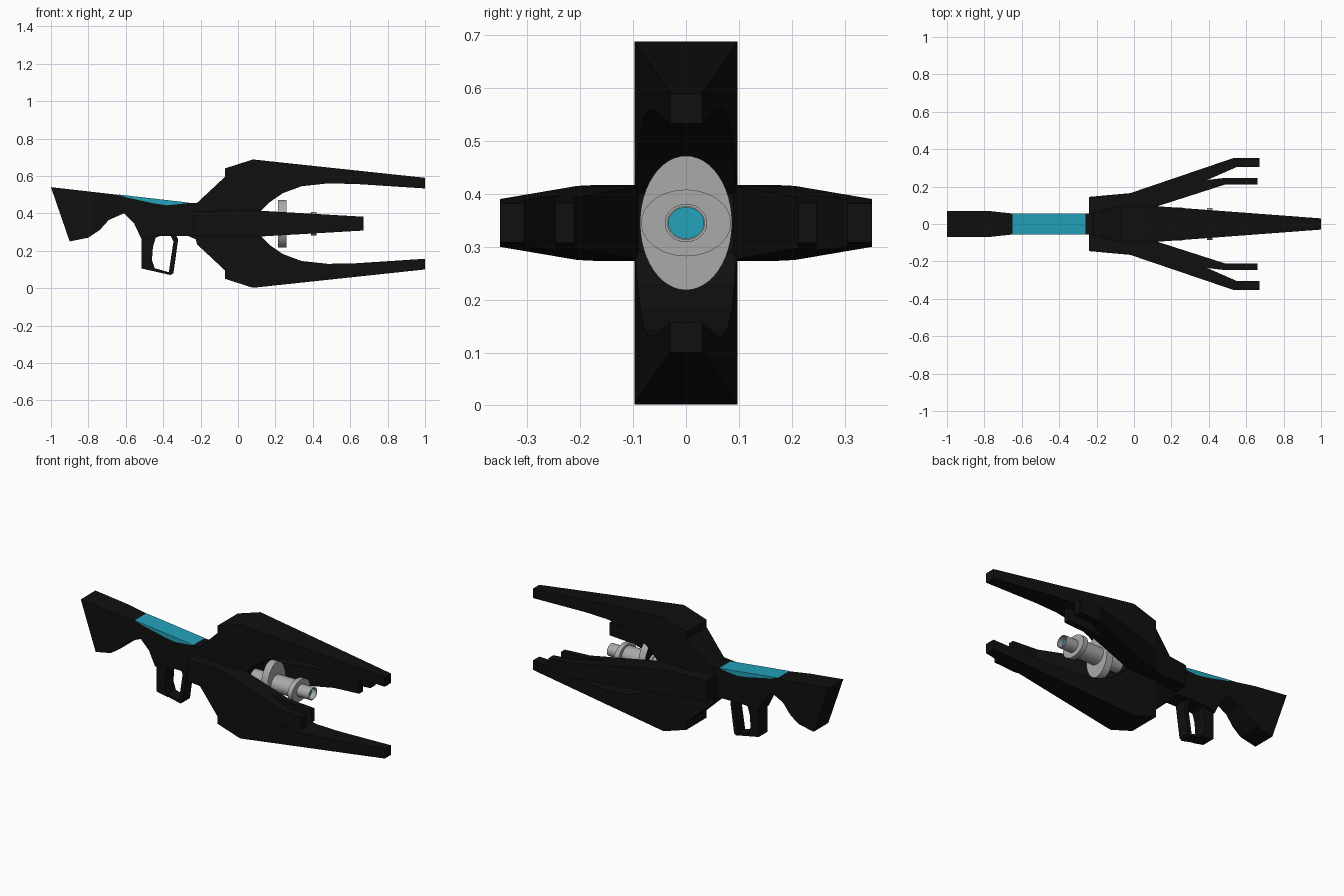
import bpy
import bmesh
import math
from mathutils import Vector

AXIS_Z = 0.345  # height of the barrel axis

default_cube = bpy.data.objects.get("Cube")
if default_cube:
    bpy.data.objects.remove(default_cube, do_unlink=True)


def make_material(name, colour):
    mat = bpy.data.materials.new(name)
    mat.use_nodes = True
    rgba = (*colour, 1.0)
    mat.diffuse_color = rgba
    mat.node_tree.nodes["Principled BSDF"].inputs["Base Color"].default_value = rgba
    return mat


BLACK = make_material("matte black", (0.005, 0.005, 0.005))
CYAN = make_material("cyan glow", (0.018, 0.36, 0.5))
GREY = make_material("steel grey", (0.4, 0.4, 0.41))


def finish(bm, name, *materials):
    bmesh.ops.recalc_face_normals(bm, faces=bm.faces)
    mesh = bpy.data.meshes.new(name)
    bm.to_mesh(mesh)
    bm.free()
    for mat in materials:
        mesh.materials.append(mat)
    obj = bpy.data.objects.new(name, mesh)
    bpy.context.collection.objects.link(obj)
    return obj


def interpolate(table, x):
    """Piecewise linear half thickness along the length."""
    for (x0, v0), (x1, v1) in zip(table, table[1:]):
        if x <= x1:
            t = max(0.0, (x - x0) / (x1 - x0))
            return v0 + (v1 - v0) * t
    return table[-1][1]


def slab(name, outline, thickness, material, axis="y", centre=0.0):
    """Extrude an outline on both sides, with thickness varying along x."""
    bm = bmesh.new()

    def place(x, a, side):
        return Vector((x, side, a)) if axis == "y" else Vector((x, a, side))

    face = bm.faces.new([bm.verts.new(place(x, a, -1)) for x, a in outline])
    extruded = bmesh.ops.extrude_face_region(bm, geom=[face])["geom"]
    verts = [g for g in extruded if isinstance(g, bmesh.types.BMVert)]
    bmesh.ops.translate(bm, verts=verts, vec=place(0, 0, 2))
    # split at each change of taper so every panel stays flat
    for x, _ in thickness[1:-1]:
        bmesh.ops.bisect_plane(bm, geom=bm.verts[:] + bm.edges[:] + bm.faces[:],
                               plane_co=(x, 0, 0), plane_no=(1, 0, 0), dist=1e-5)
    index = 1 if axis == "y" else 2
    for v in bm.verts:
        v.co[index] = centre + v.co[index] * interpolate(thickness, v.co.x)
    bmesh.ops.triangulate(bm, faces=[f for f in bm.faces if len(f.verts) > 4])
    return finish(bm, name, material)


def lathe(name, profile, materials, segments=48, back_x=None):
    """Revolve (x, half depth, half height) rings around the barrel axis."""
    bm = bmesh.new()
    rings = []
    for x, ry, rz in profile:
        angles = [math.tau * i / segments for i in range(segments)]
        rings.append([bm.verts.new((x, ry * math.cos(a), AXIS_Z + rz * math.sin(a)))
                      for a in angles])
    for a, b in zip(rings, rings[1:]):
        for i in range(segments):
            j = (i + 1) % segments
            bm.faces.new((a[i], a[j], b[j], b[i]))
    bm.faces.new(rings[0])
    bm.faces.new(rings[-1])
    if back_x is not None:  # dark rear side of the plate
        for f in bm.faces:
            if all(abs(v.co.x - back_x) < 1e-4 for v in f.verts):
                f.material_index = 1
    obj = finish(bm, name, *materials)
    bpy.ops.object.select_all(action="DESELECT")
    obj.select_set(True)
    bpy.context.view_layer.objects.active = obj
    bpy.ops.object.shade_smooth_by_angle(angle=math.radians(35))
    return obj


# Shoulder stock and receiver, with a shallow dip for the inlay
stock_outline = [
    (-1, .54), (-.65, .5), (-.6, .488), (-.45, .455), (-.38, .445), (-.28, .455),
    (-.2, .455), (-.1, .4), (-.1, .29), (-.2, .25), (-.27, .28), (-.44, .28),
    (-.515, .26), (-.555, .345), (-.61, .4), (-.69, .365), (-.74, .31),
    (-.8, .27), (-.9, .25)]
stock_width = [(-1, .07), (-.78, .07), (-.64, .055), (-.1, .055)]
slab("stock", stock_outline, stock_width, BLACK)

# Cyan inlay filling the dip
inlay_outline = [(-.65, .502), (-.26, .457), (-.28, .453), (-.38, .443),
                 (-.45, .453), (-.6, .486)]
slab("stock_inlay", inlay_outline, [(-1, .0555), (0, .0555)], CYAN)

# Grip and trigger guard
grip_width = [(-1, .042), (0, .042)]
slab("grip", [(-.53, .3), (-.515, .26), (-.515, .105), (-.44, .09), (-.46, .15),
              (-.455, .22), (-.44, .27), (-.4, .285), (-.42, .31)],
     grip_width, BLACK)
slab("trigger_guard", [(-.515, .105), (-.36, .07), (-.345, .08), (-.32, .26),
                       (-.34, .3), (-.37, .3), (-.345, .25), (-.37, .085),
                       (-.44, .105)],
     [(-1, .035), (0, .035)], BLACK)

# Upper and lower prongs, mirrored about the barrel axis
prong_outline = [
    (-.24, .345), (-.22, .455), (-.15, .52), (-.07, .595), (-.07, .64), (.08, .688),
    (1, .59), (1, .533), (.63, .557), (.48, .56), (.34, .545), (.24, .508),
    (.17, .46), (.11, .4), (.11, .345)]
prong_width = [(-.24, .055), (-.07, .097), (.1, .097), (1, .03)]
for name, sign in (("upper_prong", 1), ("lower_prong", -1)):
    outline = [(x, AXIS_Z + sign * (z - AXIS_Z)) for x, z in prong_outline]
    slab(name, outline, prong_width, BLACK)

# Forked side prongs, mirrored left and right
side_outline = [
    (-.24, 0), (-.24, .145), (-.02, .165), (.53, .352), (.67, .352), (.67, .305),
    (.55, .305), (.39, .235), (.49, .247), (.66, .247), (.66, .212), (.49, .212),
    (.11, .09), (.11, 0)]
side_height = [(-.24, .064), (-.02, .072), (.1, .07), (.67, .037)]
for name, sign in (("left_prong", 1), ("right_prong", -1)):
    slab(name, [(x, sign * y) for x, y in side_outline], side_height,
         BLACK, axis="z", centre=AXIS_Z)

# Barrel: stepped tube with a hollow muzzle
lathe("barrel", [
    (.09, .045, .045), (.2, .045, .045), (.2, .055, .05), (.39, .055, .05),
    (.39, .04, .036), (.5, .04, .036), (.5, .035, .031), (.46, .035, .031)],
    [GREY])
lathe("muzzle_glow", [(.462, .034, .03), (.468, .034, .03)], [CYAN])

# Oval plate and collar around the barrel
lathe("barrel_plate", [(.215, .087, .127), (.258, .087, .127)],
      [GREY, BLACK], back_x=.215)
lathe("barrel_collar", [(.39, .085, .063), (.42, .085, .063)], [GREY])
